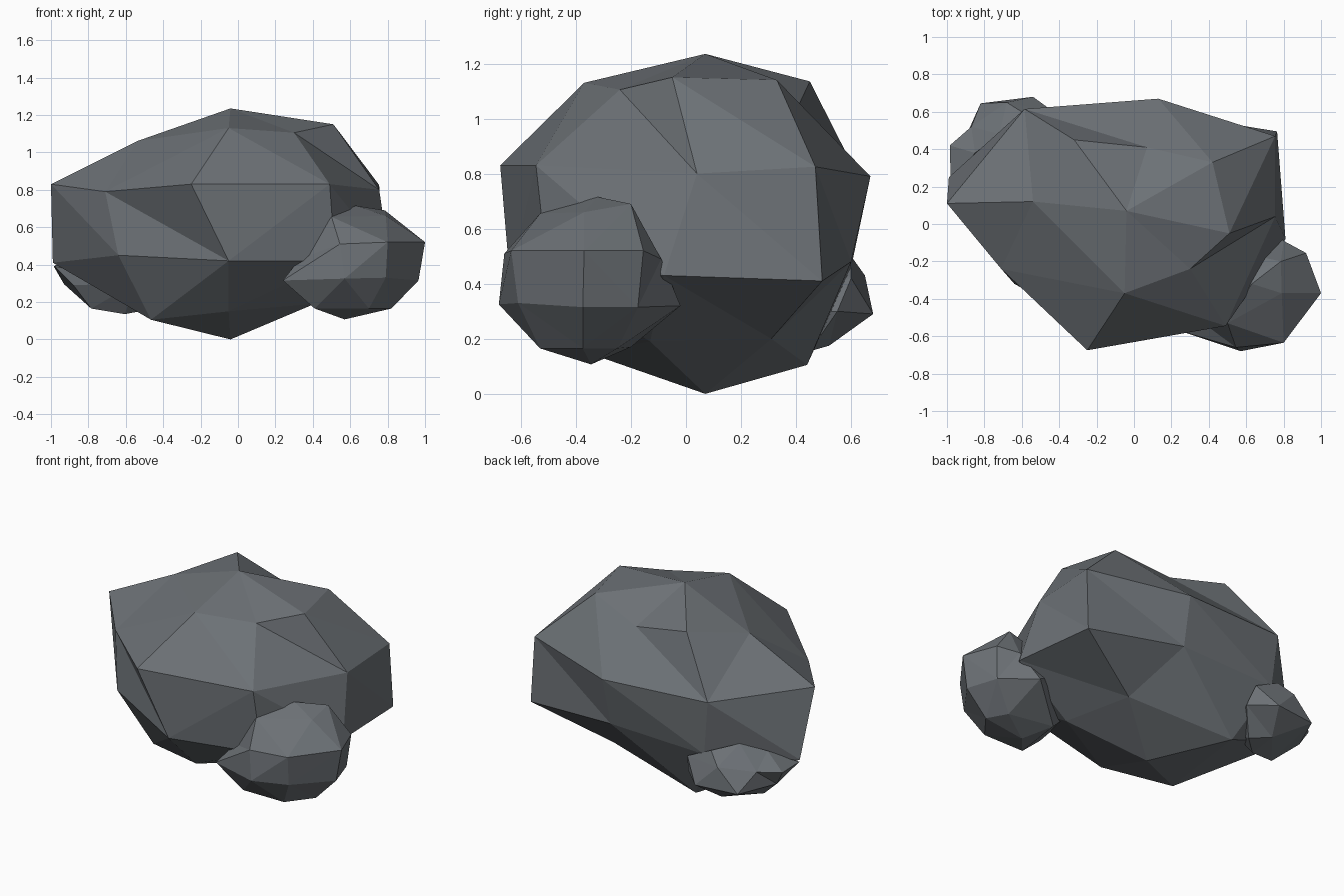
import bpy
import bmesh
from mathutils import Vector

# Remove the default cube
default_cube = bpy.data.objects.get("Cube")
if default_cube:
    bpy.data.objects.remove(default_cube, do_unlink=True)


def make_material(name, colour):
    material = bpy.data.materials.new(name)
    material.use_nodes = True
    material.diffuse_color = colour
    shader = material.node_tree.nodes["Principled BSDF"]
    shader.inputs["Base Color"].default_value = colour
    shader.inputs["Roughness"].default_value = .9
    return material


stone_grey = make_material("stone_grey", (.15, .165, .18, 1))


def turn_edge_towards(bm, start, end):
    """Swap the diagonal between two triangles so that it joins start and end."""
    for edge in bm.edges:
        around = {vert for face in edge.link_faces for vert in face.verts}
        if around - set(edge.verts) == {start, end}:
            bmesh.ops.rotate_edges(bm, edges=[edge], use_ccw=False)
            return


def make_boulder(name, centre, radii, rings, creases=()):
    """Skin the corner rings over an ellipsoid, then move each corner into place.

    Connecting the corners on a unit sphere keeps dented corners on the surface.
    Creases are pairs of (ring, corner) positions that must share an edge.
    """
    centre = Vector(centre)
    bm = bmesh.new()
    targets = {}
    verts = {}
    for r, ring in enumerate(rings):
        for c, corner in enumerate(ring):
            offset = Vector(corner) - centre
            direction = Vector(o / s for o, s in zip(offset, radii)).normalized()
            verts[r, c] = bm.verts.new(direction)
            targets[verts[r, c]] = corner
    bmesh.ops.convex_hull(bm, input=list(bm.verts))
    for start, end in creases:
        turn_edge_towards(bm, verts[start], verts[end])
    for vert, corner in targets.items():
        vert.co = corner
    bmesh.ops.recalc_face_normals(bm, faces=list(bm.faces))
    mesh = bpy.data.meshes.new(name)
    bm.to_mesh(mesh)
    bm.free()
    mesh.materials.append(stone_grey)
    boulder = bpy.data.objects.new(name, mesh)
    bpy.context.collection.objects.link(boulder)


# Large boulder: crown, upper band, lower band, underside
crown = [(-.04, .07, 1.235), (-.05, -.37, 1.13), (.3, -.24, 1.105),
         (.51, -.05, 1.15), (.42, .33, 1.14), (.07, .41, 1.05),
         (-.32, .45, 1.135), (-.54, .12, 1.06)]
upper_band = [(-.25, -.675, .83), (.49, -.545, .83), (.755, .04, .8),
              (.755, .47, .825), (.13, .67, .79),
              (-.585, .615, .81), (-1, .11, .83), (-.71, -.24, .79)]
lower_band = [(-.05, -.64, .42), (.52, -.5, .42), (.81, -.08, .43),
              (.765, .495, .41), (.12, .6, .48), (-.55, .6, .46),
              (-.99, .25, .41), (-.64, -.32, .45)]
underside = [(-.05, -.36, .15), (.41, -.13, .19), (.3, .31, .2),
             (-.38, .44, .105), (-.465, -.2, .105), (-.04, .07, 0)]
make_boulder("large_boulder", (-.04, .03, .62), (.9, .65, .62),
             [crown, upper_band, lower_band, underside],
             [((0, 2), (1, 2)), ((0, 3), (1, 3)), ((0, 5), (1, 5)),
              ((1, 7), (2, 0)), ((2, 0), (3, 4))])

# Front boulder, leaning on the left front corner
crown = [(.63, -.32, .715), (.79, -.37, .66), (.785, -.2, .69),
         (.5, -.53, .655), (.49, -.3, .66)]
upper_band = [(1, -.37, .52), (.92, -.155, .52), (.8, -.09, .49),
              (.8, -.635, .52), (.545, -.66, .51), (.33, -.5, .43),
              (.42, -.12, .5)]
lower_band = [(.965, -.375, .315), (.9, -.175, .315), (.79, -.61, .33),
              (.57, -.68, .325), (.24, -.57, .315), (.3, -.2, .32),
              (.7, -.02, .32)]
underside = [(.82, -.375, .165), (.75, -.25, .165), (.7, -.53, .165),
             (.41, -.53, .165), (.45, -.2, .17), (.57, -.345, .107)]
make_boulder("front_boulder", (.62, -.36, .41), (.38, .32, .31),
             [crown, upper_band, lower_band, underside])

# Back boulder, tucked under the right back corner
crown = [(-.72, .48, .53), (-.6, .6, .5), (-.85, .38, .48)]
upper_band = [(-.985, .42, .39), (-.98, .24, .39), (-.87, .52, .4),
              (-.68, .65, .43), (-.43, .6, .42)]
lower_band = [(-.93, .4, .295), (-.88, .25, .29), (-.82, .645, .29),
              (-.54, .68, .29), (-.4, .55, .3), (-.55, .25, .3)]
underside = [(-.785, .32, .165), (-.62, .52, .175), (-.5, .45, .155),
             (-.605, .36, .135)]
make_boulder("back_boulder", (-.69, .45, .33), (.29, .23, .2),
             [crown, upper_band, lower_band, underside])
